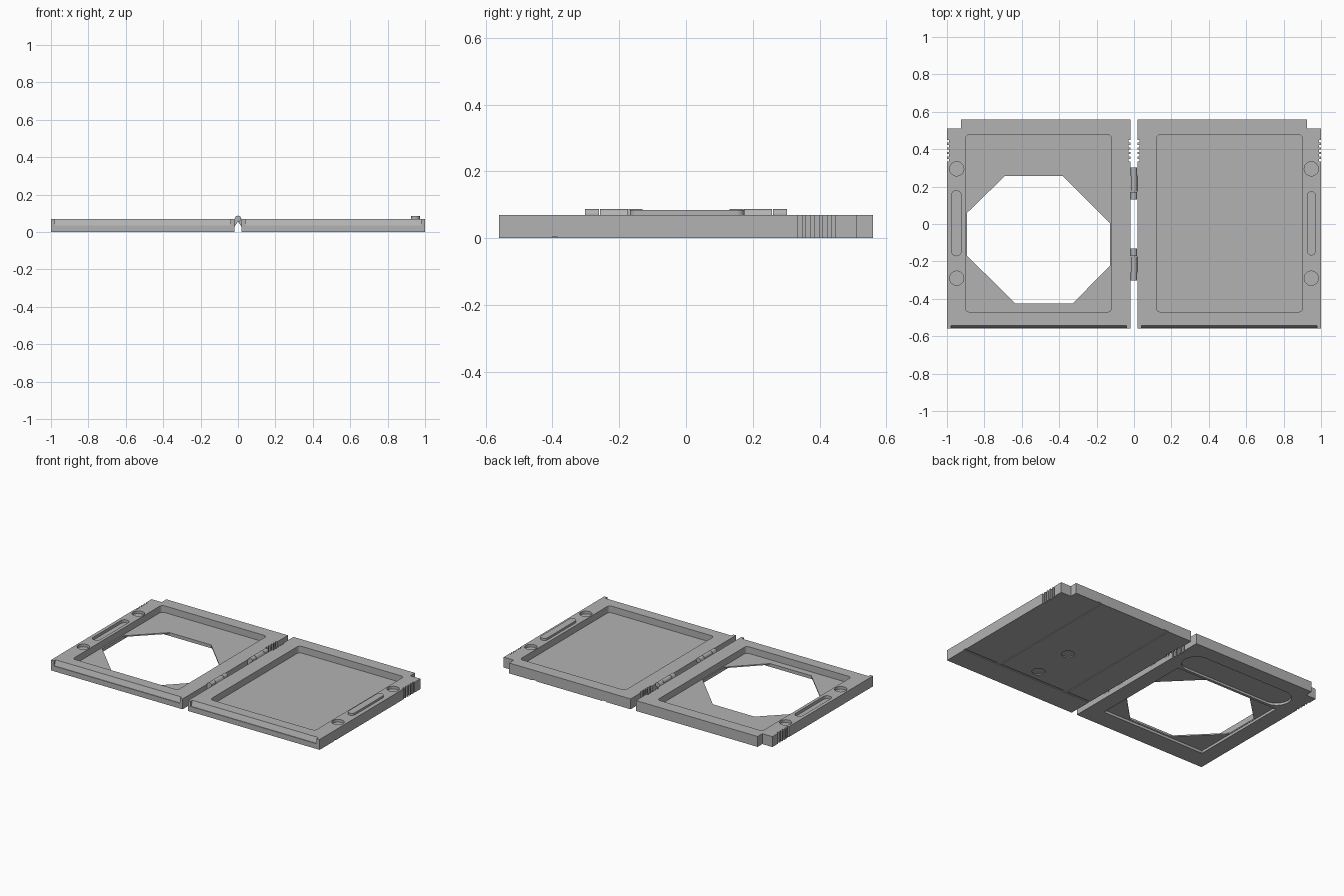
import bpy, bmesh, math
from mathutils import Matrix, Vector

if "Cube" in bpy.data.objects:
    bpy.data.objects.remove(bpy.data.objects["Cube"])

grey = bpy.data.materials.new("plain grey")
grey.diffuse_color = (0.45, 0.45, 0.45, 1)
grey.use_nodes = True
grey.node_tree.nodes["Principled BSDF"].inputs["Base Color"].default_value = grey.diffuse_color
TOP = 0.07      # plate thickness
FLOOR = 0.025   # tray floor height


def prism(name, pts, lo, hi, axis="z"):
    """Extrude a closed outline along z, along x (points are y, z) or along y (points are x, z)."""
    place = {"z": lambda a, b, h: (a, b, h),
             "x": lambda a, b, h: (h, a, b),
             "y": lambda a, b, h: (a, h, b)}[axis]
    bm = bmesh.new()
    face = bm.faces.new([bm.verts.new(place(a, b, lo)) for a, b in pts])
    ext = bmesh.ops.extrude_face_region(bm, geom=[face])
    verts = [v for v in ext["geom"] if isinstance(v, bmesh.types.BMVert)]
    bmesh.ops.translate(bm, verts=verts, vec=Vector(place(0, 0, hi - lo)))
    bmesh.ops.recalc_face_normals(bm, faces=bm.faces)
    me = bpy.data.meshes.new(name)
    bm.to_mesh(me)
    bm.free()
    me.materials.append(grey)
    ob = bpy.data.objects.new(name, me)
    bpy.context.collection.objects.link(ob)
    return ob


def rounded(x0, x1, y0, y1, r, n=6):
    """Outline of a rectangle with round corners."""
    pts = []
    for k, (cx, cy) in enumerate([(x1 - r, y1 - r), (x0 + r, y1 - r),
                                  (x0 + r, y0 + r), (x1 - r, y0 + r)]):
        for i in range(n + 1):
            a = (k + i / n) * math.pi / 2
            pts.append((cx + r * math.cos(a), cy + r * math.sin(a)))
    return pts


def box(x0, x1, y0, y1):
    return [(x0, y0), (x1, y0), (x1, y1), (x0, y1)]


def circle(cx, cy, r, n=32):
    return [(cx + r * math.cos(2 * math.pi * i / n),
             cy + r * math.sin(2 * math.pi * i / n)) for i in range(n)]


def cut(ob, pts, lo, hi, axis="z"):
    """Subtract a prism from a part."""
    cutter = prism("cutter", pts, lo, hi, axis)
    mod = ob.modifiers.new("cut", "BOOLEAN")
    mod.operation, mod.solver, mod.object = "DIFFERENCE", "EXACT", cutter
    bpy.context.view_layer.objects.active = ob
    bpy.ops.object.modifier_apply(modifier=mod.name)
    bpy.data.objects.remove(cutter)


def smooth(ob):
    bpy.ops.object.select_all(action="DESELECT")
    ob.select_set(True)
    bpy.context.view_layer.objects.active = ob
    bpy.ops.object.shade_smooth_by_angle(angle=math.radians(25))


def plate(name, s):
    """One tray half; s = -1 left, 1 right."""
    def sx(pts):
        return [(s * x, y) for x, y in pts]
    ob = prism(name, sx([(0.02, -0.56), (1, -0.56), (1, 0.51), (0.925, 0.51),
                         (0.925, 0.56), (0.02, 0.56)]), 0, TOP)
    # tray recess
    cut(ob, sx(rounded(0.12, 0.902, -0.47, 0.477, 0.022)), FLOOR, 0.1)
    # slanted groove along the front edge
    cut(ob, [(-0.58, 0.035), (-0.555, 0.035), (-0.5375, 0.08), (-0.58, 0.08)],
        *sorted((s * 0.04, s * 0.978)), "x")
    # round sockets near the outer edge
    for y in (-0.29, 0.295):
        cut(ob, circle(s * 0.948, y, 0.038), 0.052, 0.1)
    # grip notches on both edges
    for i in range(5):
        y = 0.335 + i * 0.025
        cut(ob, sx(box(0.99, 1.02, y, y + 0.013)), -0.1, 0.2)
        cut(ob, sx(box(0.0, 0.03, y, y + 0.013)), -0.1, 0.2)
    return ob


# left half: window, long socket, underside pockets
left = plate("window_tray", -1)
cut(left, [(-0.69, 0.257), (-0.38, 0.257), (-0.128, 0.005), (-0.128, -0.223),
           (-0.328, -0.425), (-0.635, -0.425), (-0.892, -0.17), (-0.892, 0.06)], -0.1, 0.2)
cut(left, box(-0.895, -0.125, -0.43, 0.262), -0.1, 0.017)
cut(left, rounded(-0.9, -0.09, 0.28, 0.46, 0.0899, 10), -0.1, 0.015)
cut(left, rounded(-0.977, -0.923, -0.17, 0.178, 0.0269), 0.05, 0.1)
smooth(left)

# right half: shallow underside grooves and dimples
right = plate("solid_tray", 1)
cut(right, box(0.01, 1.1, -0.4, -0.386), -0.1, 0.005)
for x in (0.2, 0.72):
    cut(right, box(x, x + 0.035, -0.386, 0.57), -0.1, 0.004)
for y in (-0.31, -0.035):
    cut(right, circle(0.49, y, 0.04), -0.1, 0.006)
smooth(right)

# raised latch rib that fits the long socket
smooth(prism("latch_rib", rounded(0.924, 0.972, -0.168, 0.175, 0.0239), TOP - 0.01, 0.084))

# hinge knuckles with sloping arms to alternate trays
for side in (-1, 1):
    for k, (y0, y1) in enumerate([(0.13, 0.172), (0.174, 0.258), (0.26, 0.303)]):
        lo, hi = sorted((side * y0, side * y1))
        smooth(prism("hinge_knuckle", circle(0, 0.071, 0.016, 20), lo, hi, "y"))
        s = 1 if k == 1 else -1
        prism("hinge_arm", [(0, 0.056), (s * 0.013, 0.08), (s * 0.024, 0.06), (s * 0.024, 0.02)],
              lo, hi, "y")
